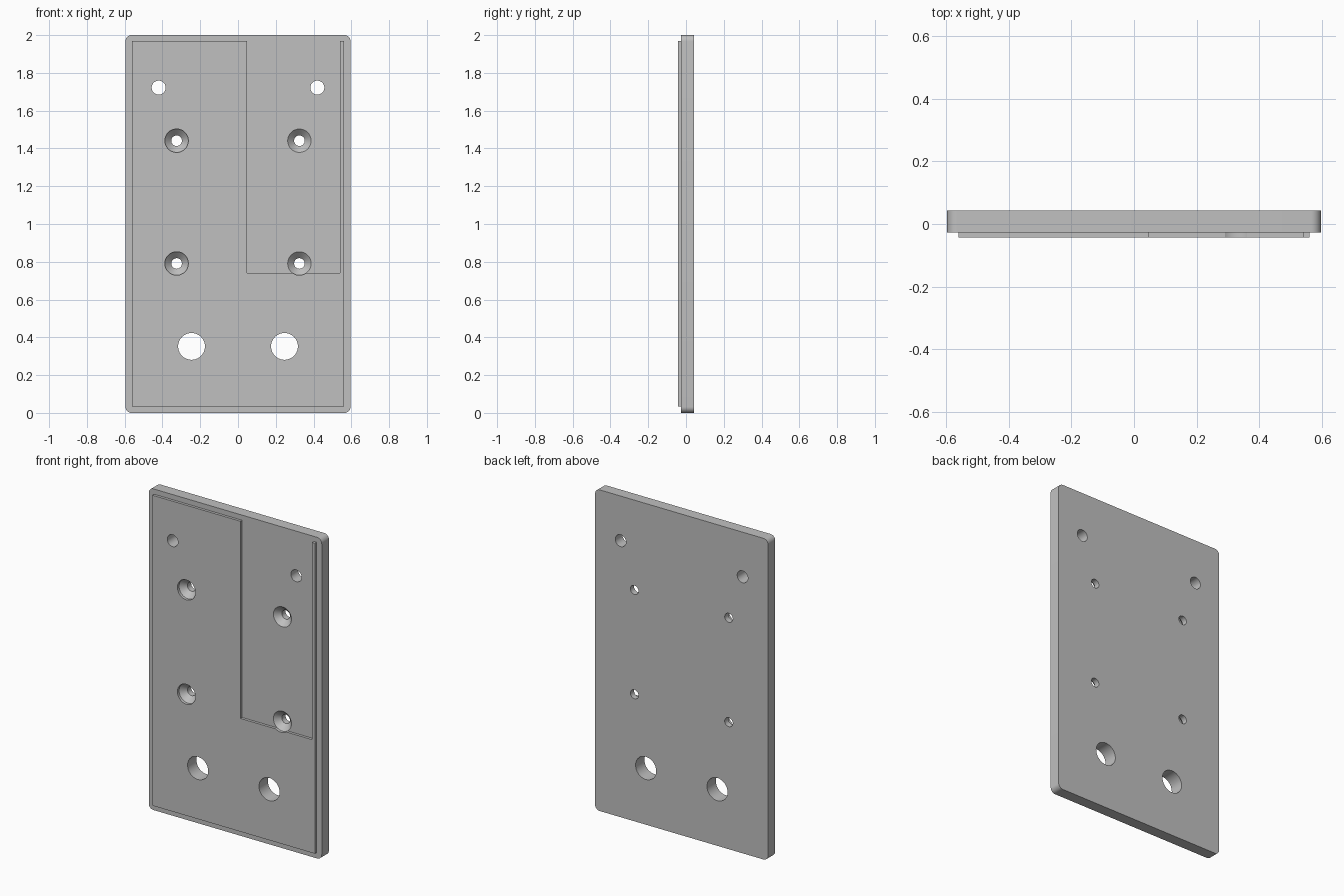
import bpy, bmesh
from math import cos, sin, pi, radians

cube = bpy.data.objects.get("Cube")
if cube:
    bpy.data.objects.remove(cube, do_unlink=True)

BACK, FACE, FRONT = 0.0435, -0.027, -0.0435   # depth levels along y
HALF_W, HEIGHT, CORNER = 0.596, 2.0, 0.032

grey = bpy.data.materials.new("plain grey")
colour = (0.53, 0.53, 0.53, 1)
grey.diffuse_color = colour
grey.use_nodes = True
grey.node_tree.nodes["Principled BSDF"].inputs["Base Color"].default_value = colour


def make_object(name, bm):
    bmesh.ops.recalc_face_normals(bm, faces=bm.faces)
    mesh = bpy.data.meshes.new(name)
    bm.to_mesh(mesh)
    bm.free()
    mesh.materials.append(grey)
    obj = bpy.data.objects.new(name, mesh)
    bpy.context.collection.objects.link(obj)
    return obj


def prism(name, outline, y0, y1):
    """Extrude an x-z outline along y."""
    bm = bmesh.new()
    face = bm.faces.new([bm.verts.new((x, y0, z)) for x, z in outline])
    grown = bmesh.ops.extrude_face_region(bm, geom=[face])["geom"]
    verts = [g for g in grown if isinstance(g, bmesh.types.BMVert)]
    bmesh.ops.translate(bm, verts=verts, vec=(0, y1 - y0, 0))
    return make_object(name, bm)


def turned(name, x, z, profile, sides=48):
    """Solid of revolution about the y direction from (radius, y) pairs."""
    bm = bmesh.new()
    rings = [[bm.verts.new((x + r * cos(2 * pi * i / sides), y,
                            z + r * sin(2 * pi * i / sides)))
              for i in range(sides)] for r, y in profile]
    for a, b in zip(rings, rings[1:]):
        for i in range(sides):
            j = (i + 1) % sides
            bm.faces.new((a[i], a[j], b[j], b[i]))
    bm.faces.new(rings[0])
    bm.faces.new(rings[-1])
    return make_object(name, bm)


def combine(target, tool, operation):
    bpy.context.view_layer.objects.active = target
    mod = target.modifiers.new("combine", "BOOLEAN")
    mod.operation, mod.solver, mod.object = operation, "EXACT", tool
    bpy.ops.object.modifier_apply(modifier=mod.name)
    bpy.data.objects.remove(tool, do_unlink=True)


# Base plate with rounded corners
outline = []
for k, (sx, top) in enumerate([(1, 1), (-1, 1), (-1, 0), (1, 0)]):
    cx = sx * (HALF_W - CORNER)
    cz = HEIGHT - CORNER if top else CORNER
    for i in range(9):
        a = (k + i / 8) * pi / 2
        outline.append((cx + CORNER * cos(a), cz + CORNER * sin(a)))
plate = prism("mounting_plate", outline, FACE, BACK)

# Raised front panel with a pocket open at the top
low, high, edge = 0.035, 1.968, 0.56
in_l, in_r, floor = 0.048, 0.541, 0.74
panel = prism("raised_panel", [
    (-edge, low), (edge, low), (edge, high), (in_r, high),
    (in_r, floor), (in_l, floor), (in_l, high), (-edge, high)], FRONT, FACE + 0.01)
combine(plate, panel, "UNION")

# Mirrored holes: straight pairs and countersunk pairs
OUT, THROUGH = -0.1, 0.1
straight = lambda r: [(r, OUT), (r, THROUGH)]
sunk = [(0.062, OUT), (0.062, FACE), (0.028, FACE + 0.034), (0.028, THROUGH)]
holes = [(0.42, 1.722, straight(0.037)), (0.325, 1.441, sunk),
         (0.325, 0.791, sunk), (0.246, 0.352, straight(0.071))]
for x, z, profile in holes:
    for side in (-1, 1):
        combine(plate, turned("hole_cutter", side * x, z, profile), "DIFFERENCE")

# Smooth rounded walls, crisp edges
bpy.ops.object.select_all(action="DESELECT")
plate.select_set(True)
bpy.context.view_layer.objects.active = plate
bpy.ops.object.shade_smooth_by_angle(angle=radians(30))
